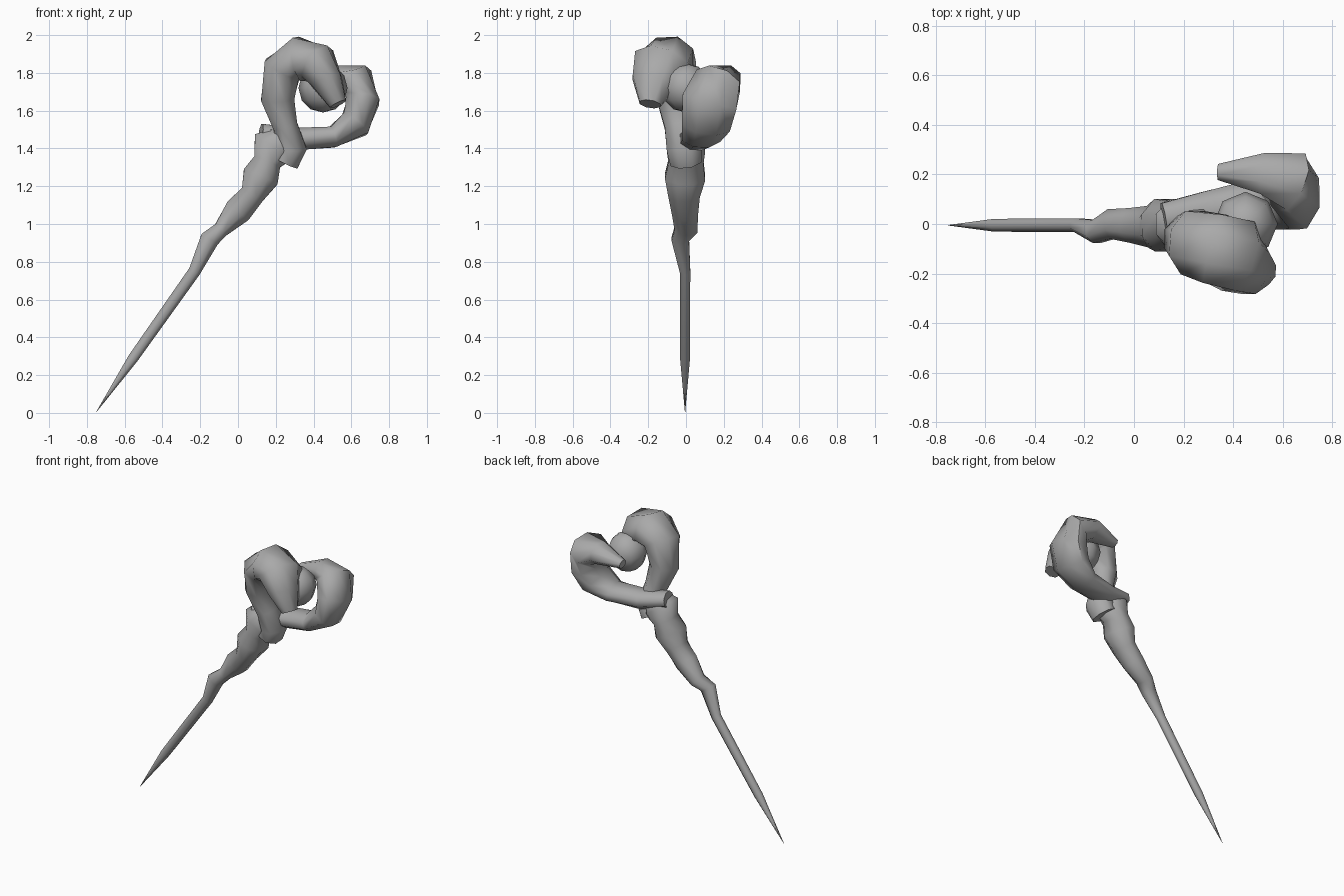
import bpy, bmesh, math
from mathutils import Vector

cube = bpy.data.objects.get("Cube")
if cube:
    bpy.data.objects.remove(cube)

grey = bpy.data.materials.new("grey")
grey.use_nodes = True
grey.diffuse_color = (0.4, 0.4, 0.4, 1)
grey.node_tree.nodes["Principled BSDF"].inputs["Base Color"].default_value = (0.4, 0.4, 0.4, 1)


def finish(name, bm):
    bmesh.ops.recalc_face_normals(bm, faces=bm.faces)
    mesh = bpy.data.meshes.new(name)
    bm.to_mesh(mesh)
    bm.free()
    mesh.materials.append(grey)
    obj = bpy.data.objects.new(name, mesh)
    bpy.context.collection.objects.link(obj)
    bpy.ops.object.select_all(action='DESELECT')
    obj.select_set(True)
    bpy.context.view_layer.objects.active = obj
    bpy.ops.object.shade_smooth_by_angle(angle=math.radians(60))


def limb(name, stations, sides):
    """Sweep an oval through stations of (x, y, z, in-plane radius, depth radius)."""
    bm = bmesh.new()
    pts = [Vector(s[:3]) for s in stations]
    rings = []
    for i, s in enumerate(stations):
        t = (pts[min(i + 1, len(pts) - 1)] - pts[max(i - 1, 0)]).normalized()
        depth = Vector((0, 1, 0))
        depth = (depth - t * depth.dot(t)).normalized()
        across = t.cross(depth)
        ring = []
        for k in range(sides):
            a = math.tau * (k + 0.5) / sides
            ring.append(bm.verts.new(pts[i] + across * s[3] * math.cos(a) + depth * s[4] * math.sin(a)))
        rings.append(ring)
    for r0, r1 in zip(rings, rings[1:]):
        for k in range(sides):
            n = (k + 1) % sides
            bm.faces.new((r0[k], r0[n], r1[n], r1[k]))
    bm.faces.new(rings[0])
    bm.faces.new(rings[-1])
    finish(name, bm)


# Pointed shaft swelling into a knotted grip
limb("shaft", [
    (-0.75, -0.005, 0.005, 0.001, 0.001),
    (-0.555, -0.005, 0.29, 0.03, 0.028),
    (-0.23, -0.005, 0.75, 0.035, 0.03),
    (-0.15, -0.03, 0.92, 0.055, 0.05),
    (-0.09, 0.0, 0.97, 0.045, 0.065),
    (0.0, -0.005, 1.07, 0.08, 0.075),
    (0.075, -0.01, 1.155, 0.07, 0.09),
    (0.12, -0.005, 1.25, 0.105, 0.115),
    (0.155, 0.0, 1.33, 0.08, 0.1),
    (0.19, 0.0, 1.41, 0.13, 0.11),
    (0.24, 0.0, 1.46, 0.07, 0.08),
], 8)

# Front claw curling up and over the orb
limb("front_claw", [
    (0.25, 0.0, 1.33, 0.08, 0.09),
    (0.285, -0.01, 1.40, 0.085, 0.1),
    (0.25, -0.03, 1.52, 0.07, 0.09),
    (0.21, -0.06, 1.66, 0.095, 0.1),
    (0.235, -0.075, 1.82, 0.11, 0.14),
    (0.325, -0.1, 1.875, 0.125, 0.155),
    (0.42, -0.13, 1.85, 0.115, 0.16),
    (0.475, -0.17, 1.75, 0.085, 0.125),
    (0.53, -0.19, 1.635, 0.05, 0.06),
], 8)

# Back claw sweeping out and around the orb
limb("back_claw", [
    (0.12, 0.02, 1.48, 0.055, 0.07),
    (0.3, 0.05, 1.45, 0.065, 0.09),
    (0.5, 0.08, 1.46, 0.06, 0.11),
    (0.62, 0.105, 1.53, 0.09, 0.14),
    (0.66, 0.125, 1.65, 0.095, 0.16),
    (0.63, 0.17, 1.755, 0.1, 0.135),
    (0.52, 0.205, 1.77, 0.075, 0.09),
    (0.34, 0.21, 1.74, 0.03, 0.035),
], 8)

# Faceted orb held between the claws
orb = bmesh.new()
bmesh.ops.create_uvsphere(orb, u_segments=8, v_segments=6, radius=0.13)
bmesh.ops.translate(orb, verts=orb.verts, vec=(0.45, 0.0, 1.72))
finish("orb", orb)
